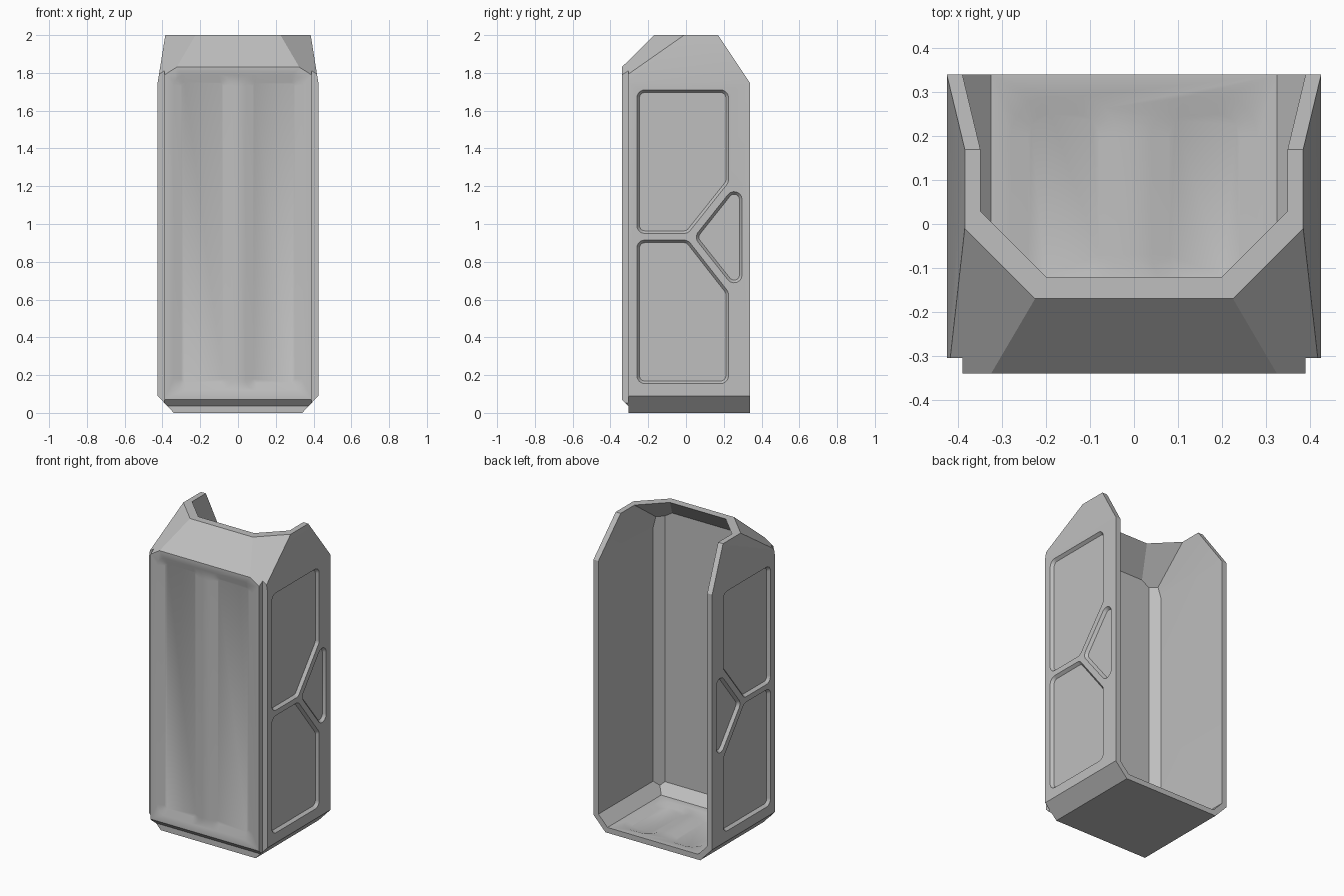
import bpy, bmesh, math
from mathutils import Vector

if "Cube" in bpy.data.objects:
    bpy.data.objects.remove(bpy.data.objects["Cube"])

GREY = (0.52, 0.52, 0.52, 1)
grey = bpy.data.materials.new("light_grey")
grey.use_nodes = True
grey.diffuse_color = GREY
grey.node_tree.nodes["Principled BSDF"].inputs["Base Color"].default_value = GREY

HALF_W, FRONT, BACK, TOP = 0.425, -0.305, 0.34, 2.0
PANEL_FRONT = -0.34
WALL = 0.035


def add_object(name, bm):
    bmesh.ops.recalc_face_normals(bm, faces=bm.faces)
    mesh = bpy.data.meshes.new(name)
    bm.to_mesh(mesh)
    bm.free()
    mesh.materials.append(grey)
    obj = bpy.data.objects.new(name, mesh)
    bpy.context.collection.objects.link(obj)
    return obj


def block(name, lo, hi, planes):
    """Box between two corners, trimmed by (point, outward normal) planes."""
    bm = bmesh.new()
    bmesh.ops.create_cube(bm, size=1)
    lo, hi = Vector(lo), Vector(hi)
    for v in bm.verts:
        v.co = [lo[i] + (v.co[i] + 0.5) * (hi[i] - lo[i]) for i in range(3)]
    for point, normal in planes:
        cut = bmesh.ops.bisect_plane(bm, geom=bm.verts[:] + bm.edges[:] + bm.faces[:], dist=1e-5,
                                     plane_co=point, plane_no=normal, clear_outer=True)
        edges = [e for e in cut["geom_cut"] if isinstance(e, bmesh.types.BMEdge)]
        if edges:
            bmesh.ops.edgeloop_fill(bm, edges=edges)
    return add_object(name, bm)


def both_sides(point, normal):
    return [(Vector((s * point[0], *point[1:])), Vector((s * normal[0], *normal[1:])).normalized())
            for s in (1, -1)]


def rounded_loop(points, radius, inset):
    """Counter-clockwise 2D polygon moved inward, with arc corners."""
    pts, loop, steps = [Vector(p) for p in points], [], 6
    for i, p in enumerate(pts):
        a = (p - pts[i - 1]).normalized()
        b = (pts[(i + 1) % len(pts)] - p).normalized()
        na, nb = Vector((-a.y, a.x)), Vector((-b.y, b.x))
        centre = p + (na + nb) * (radius / (1 + na.dot(nb)))
        start = math.atan2(-na.y, -na.x)
        turn = math.atan2(a.x * b.y - a.y * b.x, a.dot(b))
        for k in range(steps + 1):
            t = start + turn * k / steps
            loop.append(centre + Vector((math.cos(t), math.sin(t))) * (radius - inset))
    return loop


def carve(target, cutter):
    mod = target.modifiers.new("carve", "BOOLEAN")
    mod.operation, mod.solver, mod.object = "DIFFERENCE", "EXACT", cutter
    bpy.context.view_layer.objects.active = target
    bpy.ops.object.modifier_apply(modifier=mod.name)
    bpy.data.objects.remove(cutter)


def recess(target, points, radius, slope, depth, place):
    """Sink a rounded panel with sloping walls into a surface."""
    bm = bmesh.new()
    rings = []
    for inset, height in ((slope, -depth), (-slope, depth)):
        rings.append([bm.verts.new(place(p.x, p.y, height))
                      for p in rounded_loop(points, radius, inset)])
    n = len(rings[0])
    for ring in rings:
        bm.faces.new(ring)
    for i in range(n):
        j = (i + 1) % n
        bm.faces.new((rings[0][i], rings[0][j], rings[1][j], rings[1][i]))
    carve(target, add_object("recess_cutter", bm))


def rectangle(x0, x1, y0, y1):
    return [(x0, y0), (x1, y0), (x1, y1), (x0, y1)]


# Trimming planes shared by the shell, its cavity and the front panel
front_slope = [(Vector((0, -0.17, TOP)), Vector((0, -1, 1)).normalized())]
corner_slopes = both_sides((0.225, -0.17, TOP), (0.63, -0.63, 1))
side_tapers = both_sides((HALF_W, 0, 1.75), (0.25, 0, 0.04))
bottom_chamfers = both_sides((0.34, 0, 0), (0.09, 0, -0.085))
back_slope = [(Vector((0, BACK, 1.745)), Vector((0, 0.255, 0.17)).normalized())]
common = front_slope + corner_slopes + side_tapers + bottom_chamfers

# Outer shell, hollow and open at the back and top
shell = block("shell", (-HALF_W, FRONT, 0), (HALF_W, BACK, TOP), common + back_slope)
inner_w, inner_front = HALF_W - WALL, FRONT + WALL
inner = [(p - n * WALL, n) for p, n in common]
inner += both_sides((inner_w - 0.05, inner_front, 0), (1, -1, 0))
inner += [(Vector((0, inner_front, WALL + 0.06)), Vector((0, -1, -1)).normalized())]
carve(shell, block("cavity_cutter", (-inner_w, inner_front, WALL),
                   (inner_w, BACK + 0.2, TOP + 0.2), inner))

# Sunken panels on both sides: two large ones and a triangle
side_panels = [
    [(-0.26, 0.95), (0.01, 0.95), (0.225, 1.22), (0.225, 1.71), (-0.26, 1.71)],
    [(-0.26, 0.155), (0.225, 0.155), (0.225, 0.64), (0.01, 0.915), (-0.26, 0.915)],
    [(0.043, 0.93), (0.297, 0.61), (0.297, 1.25)],
]
for side in (1, -1):
    for outline in side_panels:
        recess(shell, outline, 0.042, 0.014, 0.018,
               lambda u, v, h: (side * (HALF_W + h), u, v))

# Shallow wells in the floor
for x in (-0.28, 0.04):
    recess(shell, rectangle(x, x + 0.24, -0.16, 0.29), 0.09, 0.04, 0.015,
           lambda u, v, h: (u, v, WALL + h))

# Raised front panel with two long sunken strips
lower_lip = [(Vector((0, PANEL_FRONT, 0.072)), Vector((0, -1, -1)).normalized())]
panel = block("front_panel", (-0.39, PANEL_FRONT, 0.02), (0.39, FRONT, TOP),
              front_slope + corner_slopes + bottom_chamfers + lower_lip)
for x in (-0.34, 0.04):
    recess(panel, rectangle(x, x + 0.30, 0.12, 1.79), 0.06, 0.04, 0.02,
           lambda u, v, h: (u, PANEL_FRONT - h, v))

# Soft shading that keeps hard edges
for obj in (shell, panel):
    bpy.ops.object.select_all(action="DESELECT")
    obj.select_set(True)
    bpy.context.view_layer.objects.active = obj
    bpy.ops.object.shade_smooth_by_angle(angle=math.radians(30))
